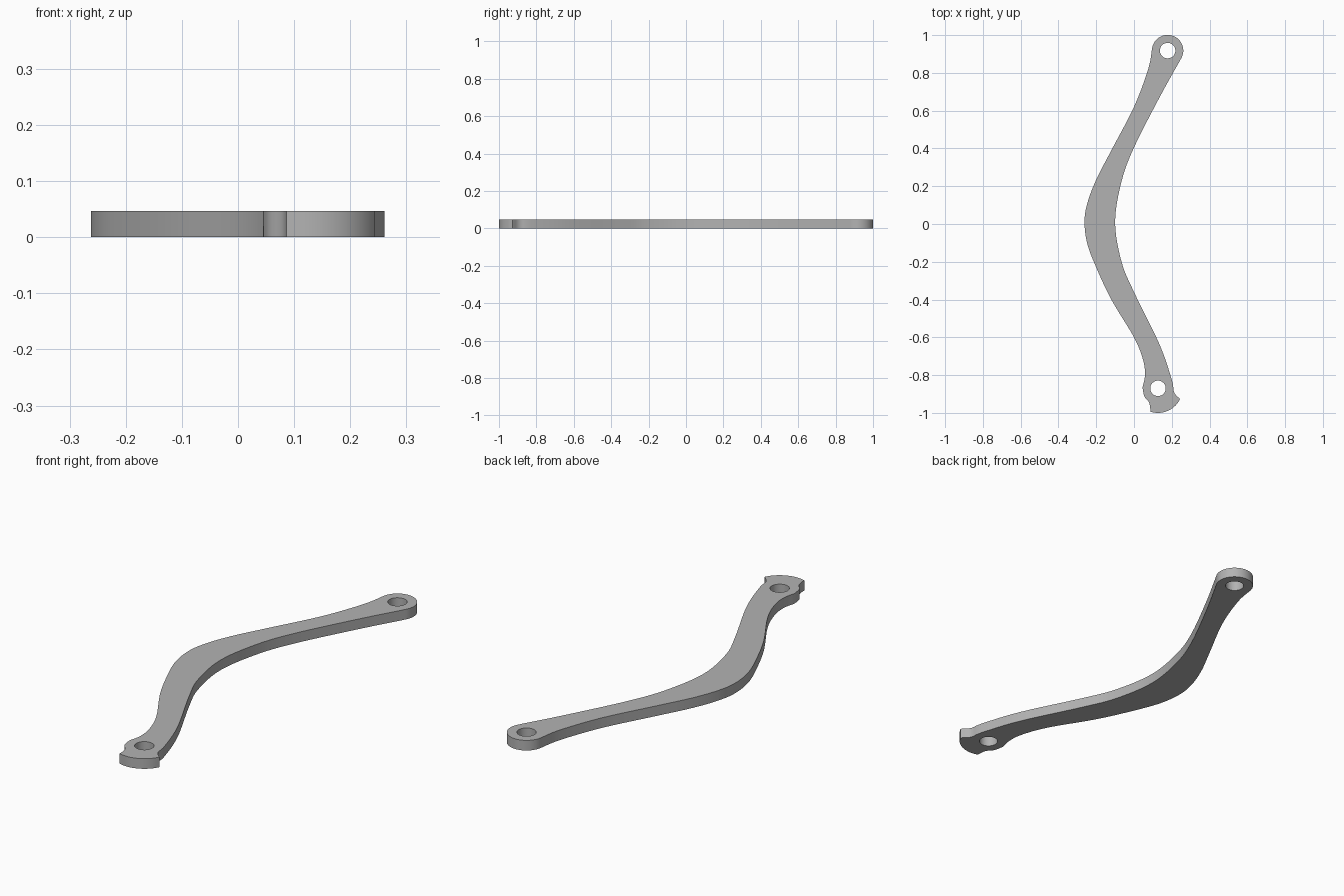
import bpy
from math import cos, sin, radians
from mathutils import Vector

THICKNESS = 0.047
TOP_EYE = Vector((0.178, 0.918))
LOW_EYE = Vector((0.127, -0.87))

old = bpy.data.objects.get("Cube")
if old:
    bpy.data.objects.remove(old, do_unlink=True)

grey = bpy.data.materials.new("plain grey")
grey.use_nodes = True
grey.diffuse_color = (0.45, 0.45, 0.45, 1)
grey.node_tree.nodes["Principled BSDF"].inputs["Base Color"].default_value = (0.45, 0.45, 0.45, 1)


def arc(centre, radius, start, end, steps):
    angles = [radians(start + (end - start) * i / steps) for i in range(steps + 1)]
    return [centre + radius * Vector((cos(a), sin(a))) for a in angles]


def smooth_path(points, steps=6):
    """Catmull-Rom curve through the points, both ends included."""
    p = [Vector(q) for q in points]
    p = [2 * p[0] - p[1]] + p + [2 * p[-1] - p[-2]]
    path = []
    for a, b, c, d in zip(p, p[1:], p[2:], p[3:]):
        for i in range(steps):
            t = i / steps
            path.append(0.5 * (2 * b + (c - a) * t + (2 * a - 5 * b + 4 * c - d) * t * t
                               + (3 * b - a - 3 * c + d) * t ** 3))
    return path + [p[-2]]


# Outline: rounded upper eye, outer edge, lower eye with flared lip, inner edge
upper_eye = arc(TOP_EYE, 0.083, -33, 168, 28)
outer_edge = smooth_path([
    upper_eye[-1], (0.075, 0.82), (0, 0.62), (-0.12, 0.39), (-0.2, 0.235),
    (-0.247, 0.11), (-0.262, 0.01), (-0.247, -0.105), (-0.2, -0.23),
    (-0.12, -0.4), (0, -0.6), (0.048, -0.72), (0.058, -0.8), (0.045, -0.865)])
lip_notch = smooth_path([(0.045, -0.865), (0.055, -0.913), (0.08, -0.945), (0.088, -0.993)], 4)
lip = arc(LOW_EYE, 0.13, -108, -26, 14)
inner_edge = smooth_path([
    lip[-1], (0.212, -0.89), (0.2, -0.825), (0.135, -0.637), (0, -0.36),
    (-0.066, -0.2), (-0.1, 0.01), (-0.066, 0.225), (0, 0.405),
    (0.135, 0.67), upper_eye[0]])
outline = upper_eye[:-1] + outer_edge[:-1] + lip_notch[:-1] + lip[:-1] + inner_edge[:-1]

# Filled flat curve with two bolt holes, given thickness
curve = bpy.data.curves.new("curved_arm", "CURVE")
curve.dimensions = "2D"
curve.fill_mode = "BOTH"
curve.extrude = THICKNESS / 2
holes = [arc(c, 0.041, 0, 360, 32)[:-1] for c in (TOP_EYE, LOW_EYE)]
for loop in [outline] + holes:
    spline = curve.splines.new("POLY")
    spline.points.add(len(loop) - 1)
    for point, co in zip(spline.points, loop):
        point.co = (co.x, co.y, 0, 1)
    spline.use_cyclic_u = True
curve.materials.append(grey)

arm = bpy.data.objects.new("curved_arm", curve)
bpy.context.collection.objects.link(arm)
arm.location.z = THICKNESS / 2
bpy.ops.object.select_all(action="DESELECT")
arm.select_set(True)
bpy.context.view_layer.objects.active = arm
bpy.ops.object.convert(target="MESH")

# Weld the caps to the walls, then smooth the rounded walls
bpy.ops.object.mode_set(mode="EDIT")
bpy.ops.mesh.select_all(action="SELECT")
bpy.ops.mesh.remove_doubles(threshold=0.0001)
bpy.ops.mesh.normals_make_consistent(inside=False)
bpy.ops.object.mode_set(mode="OBJECT")
bpy.ops.object.shade_smooth_by_angle(angle=radians(30))
